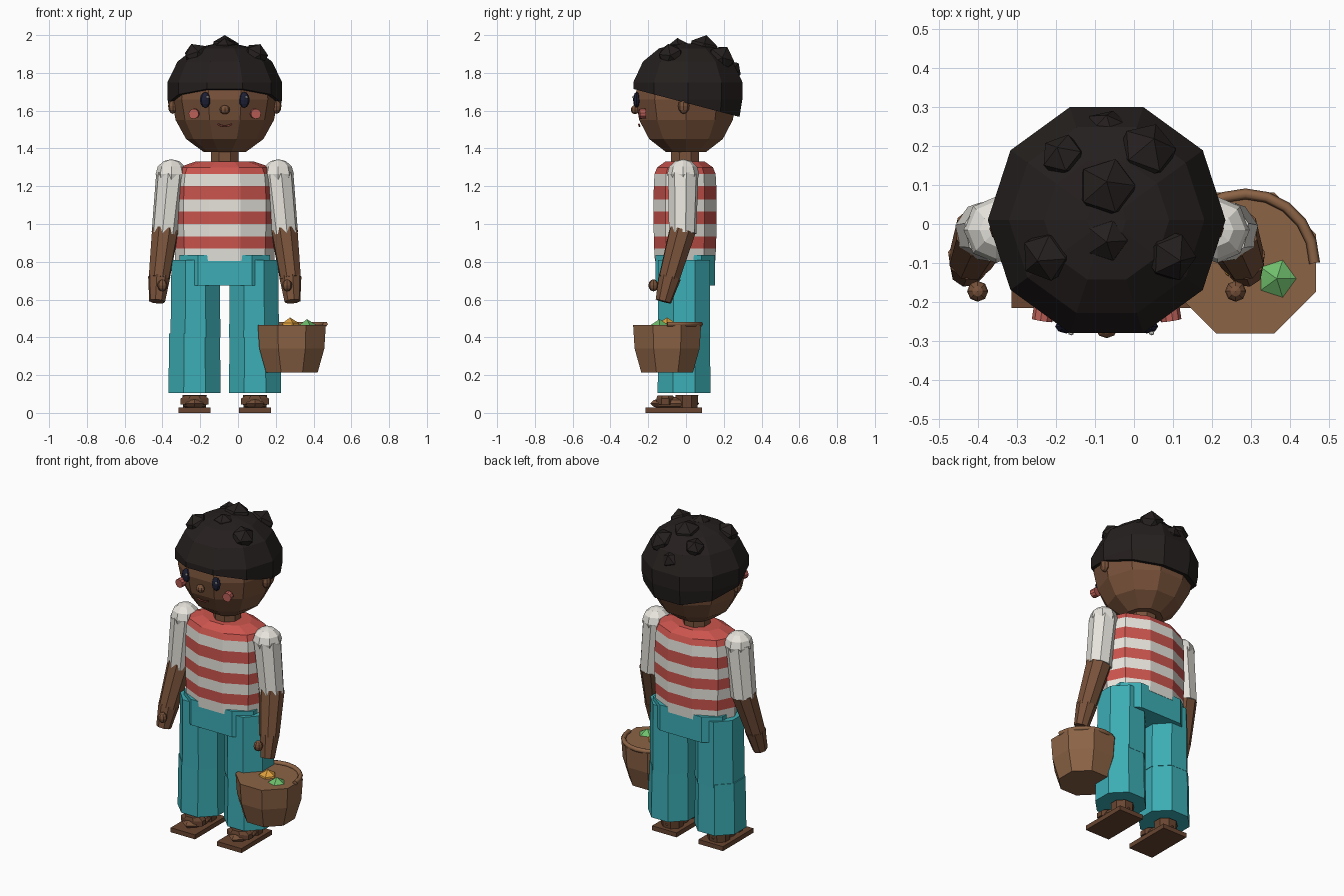
import bpy, bmesh, math
from mathutils import Vector, Matrix

if "Cube" in bpy.data.objects:
    bpy.data.objects.remove(bpy.data.objects["Cube"])

CX = -0.07  # centre line of the body


def mat(name, r, g, b):
    m = bpy.data.materials.new(name)
    m.diffuse_color = (r, g, b, 1)
    m.use_nodes = True
    m.node_tree.nodes["Principled BSDF"].inputs["Base Color"].default_value = m.diffuse_color
    return m


SKIN = mat("skin", .19, .085, .043)
HAIR = mat("hair", .018, .014, .013)
RED = mat("red", .60, .09, .075)
WHITE = mat("white", .80, .78, .72)
TEAL = mat("teal", .045, .42, .46)
WICKER = mat("wicker", .26, .125, .06)
LEATHER = mat("leather", .14, .06, .03)
NAVY = mat("navy", .012, .014, .035)
PINK = mat("pink", .52, .12, .10)
LIP = mat("lip", .30, .07, .05)
ORANGE = mat("orange", .75, .36, .05)
GREEN = mat("green", .16, .52, .15)


def finish(name, bm, *mats):
    bmesh.ops.recalc_face_normals(bm, faces=bm.faces)
    me = bpy.data.meshes.new(name)
    bm.to_mesh(me)
    bm.free()
    for m in mats:
        me.materials.append(m)
    ob = bpy.data.objects.new(name, me)
    bpy.context.collection.objects.link(ob)
    return ob


def loft(rings, n, phase=0.5, bands=None):
    """Stack of n-sided rings (z, rx, ry), closed by caps."""
    bm = bmesh.new()
    loops = []
    for z, rx, ry in rings:
        a = [2 * math.pi * (i + phase) / n for i in range(n)]
        loops.append([bm.verts.new((rx * math.cos(t), ry * math.sin(t), z)) for t in a])
    for k in range(len(loops) - 1):
        lo, hi = loops[k], loops[k + 1]
        for i in range(n):
            j = (i + 1) % n
            f = bm.faces.new((lo[i], lo[j], hi[j], hi[i]))
            f.material_index = bands[k] if bands else 0
    bm.faces.new(loops[0][::-1])
    bm.faces.new(loops[-1]).material_index = bands[-1] if bands else 0
    return bm


def move(bm, x, y, z=0):
    bmesh.ops.translate(bm, vec=(x, y, z), verts=bm.verts)
    return bm


def limb(name, a, b, ra, rb, m, n=8):
    """Tapered n-sided segment from a to b."""
    a, b = Vector(a), Vector(b)
    d = b - a
    bm = loft([(0, ra, ra), (d.length, rb, rb)], n)
    rot = Vector((0, 0, 1)).rotation_difference(d).to_matrix().to_4x4()
    bm.transform(Matrix.Translation(a) @ rot)
    return finish(name, bm, m)


def ball(name, c, r, m, seg=8, rings=6):
    bm = bmesh.new()
    bmesh.ops.create_uvsphere(bm, u_segments=seg, v_segments=rings, radius=1)
    bm.transform(Matrix.Translation(c) @ Matrix.Diagonal((*r, 1)))
    return finish(name, bm, m)


def ico(name, c, r, m, rot=(0, 0, 1)):
    bm = bmesh.new()
    bmesh.ops.create_icosphere(bm, subdivisions=1, radius=r)
    q = Vector((0, 0, 1)).rotation_difference(Vector(rot)).to_matrix().to_4x4()
    bm.transform(Matrix.Translation(c) @ q)
    return finish(name, bm, m)


def box(name, c, size, m):
    bm = bmesh.new()
    bmesh.ops.create_cube(bm, size=1)
    bm.transform(Matrix.Translation(c) @ Matrix.Diagonal((*size, 1)))
    return finish(name, bm, m)


def tube(name, pts, r, m, res=1):
    cu = bpy.data.curves.new(name, "CURVE")
    cu.dimensions = "3D"
    cu.bevel_depth, cu.bevel_resolution, cu.use_fill_caps = r, res, True
    sp = cu.splines.new("POLY")
    sp.points.add(len(pts) - 1)
    for p, q in zip(sp.points, pts):
        p.co = (*q, 1)
    cu.materials.append(m)
    ob = bpy.data.objects.new(name, cu)
    bpy.context.collection.objects.link(ob)


# Head and neck
head = [(1.38, .11), (1.45, .205), (1.55, .26), (1.66, .282), (1.76, .27), (1.85, .22), (1.91, .12)]
finish("head", move(loft([(z, r, r) for z, r in head], 10, 0), CX, 0), SKIN)
limb("neck", (CX, -.005, 1.30), (CX, -.005, 1.42), .08, .08, SKIN)

# Hair cap, trimmed along a plane sloping down to the back
cap = [(1.48, .255), (1.57, .288), (1.66, .303), (1.75, .304), (1.86, .25), (1.93, .16), (1.955, .05)]
bm = move(loft([(z, r, r) for z, r in cap], 10, 0), CX, .01)
cut = bmesh.ops.bisect_plane(bm, geom=bm.verts[:] + bm.edges[:] + bm.faces[:],
                             plane_co=(0, -.26, 1.71), plane_no=(0, .145, .55), clear_inner=True)
bmesh.ops.holes_fill(bm, edges=[e for e in bm.edges if e.is_boundary])
finish("hair_cap", bm, HAIR)

# Hair tufts
for x, y, z, r in [(-.07, .09, 1.92, .082), (.03, .18, 1.87, .08), (-.18, .17, 1.885, .06),
                   (-.07, -.04, 1.925, .06), (-.22, -.08, 1.89, .07), (.09, -.08, 1.89, .07),
                   (-.07, .235, 1.81, .06)]:
    ico("hair_tuft", (x, y, z), r, HAIR, (x - CX, y, (z - 1.66) * 1.5))

# Face
for s in (-1, 1):
    ball("eye", (CX + s * .103, -.262, 1.657), (.029, .018, .042), NAVY)
    ball("eye_glint", (CX + s * .103 + .012, -.279, 1.672), (.007, .006, .007), WHITE, 6, 4)
    limb("cheek", (CX + s * .16, -.215, 1.585), (CX + s * .165, -.247, 1.583), .027, .027, PINK, 10)
    ball("ear", (CX + s * .275, -.012, 1.625), (.025, .03, .042), SKIN)
ball("nose", (CX, -.27, 1.605), (.027, .022, .024), SKIN)
tube("mouth", [(CX + t * .037, -.246 - .003 * t * t, 1.517 + .011 * t * t) for t in (-1, -.5, 0, .5, 1)],
     .005, LIP)

# Striped shirt
torso = [(.805, .262, .168), (.87, .265, .172), (.935, .267, .174), (1.0, .27, .175), (1.065, .27, .175),
         (1.13, .269, .175), (1.2, .267, .174), (1.265, .26, .17), (1.30, .245, .155), (1.33, .155, .11)]
finish("shirt", move(loft(torso, 10, 0, [0, 1, 0, 1, 0, 1, 0, 1, 1]), CX, -.005), WHITE, RED)

# Trousers: hip block and two-part legs
bm = bmesh.new()
hip = [(.143, .157), (.24, .085)]
outline = hip + [(x, -y) for x, y in hip[::-1]] + [(-x, -y) for x, y in hip] + [(-x, y) for x, y in hip[::-1]]
f = bm.faces.new([bm.verts.new((CX + x, y - .004, .675)) for x, y in outline])
up = bmesh.ops.extrude_face_region(bm, geom=[f])["geom"]
bmesh.ops.translate(bm, vec=(0, 0, .16), verts=[v for v in up if isinstance(v, bmesh.types.BMVert)])
finish("hips", bm, TEAL)
for s in (-1, 1):
    x = CX + s * .16
    finish("thigh", move(loft([(.40, .143, .149), (.81, .138, .149)], 8), x - s * .005, -.01), TEAL)
    finish("shin", move(loft([(.105, .15, .152), (.42, .145, .147)], 8), x, -.01), TEAL)

    # Sandals
    box("sandal_sole", (x, -.065, .014), (.168, .30, .028), LEATHER)
    ball("foot", (x, -.06, .05), (.066, .13, .034), SKIN)
    finish("sandal_strap", move(loft([(.045, .08, .05), (.075, .08, .05), (.093, .055, .045)], 8), x, -.11), LEATHER)
    finish("sandal_heel", move(loft([(.028, .065, .06), (.095, .07, .065)], 8), x, .005), LEATHER)

    # Arms
    sh, el = (CX + s * .283, -.015, 1.265), (CX + s * .315, -.018, .95)
    wr = (CX + s * .348, -.09, .71)
    ball("shoulder", sh, (.083, .085, .078), WHITE)
    limb("sleeve", sh, el, .082, .074, WHITE)
    limb("forearm", (el[0], el[1], .965), wr, .074, .058, SKIN)
    limb("hand", (CX + s * .347, -.085, .72), (CX + s * .358, -.12, .59), .06, .043, SKIN)
    ball("thumb", (CX + s * .33, -.172, .675), (.027, .027, .032), SKIN)

# Basket with a handle folded flat, and fruit
bx, by = .285, -.10
k = 1 / math.cos(math.pi / 8)
basket = [(.215, .137), (.34, .172), (.465, .18)]
finish("basket", move(loft([(z, r * k, r * k) for z, r in basket], 8), bx, by), WICKER)
tube("basket_handle", [(bx + .177 * math.cos(math.pi * i / 10), by + .177 * math.sin(math.pi * i / 10), .47)
                       for i in range(11)], .014, WICKER)
ico("orange_fruit", (.275, -.10, .45), .055, ORANGE)
ico("green_fruit", (.365, -.14, .44), .056, GREEN)
